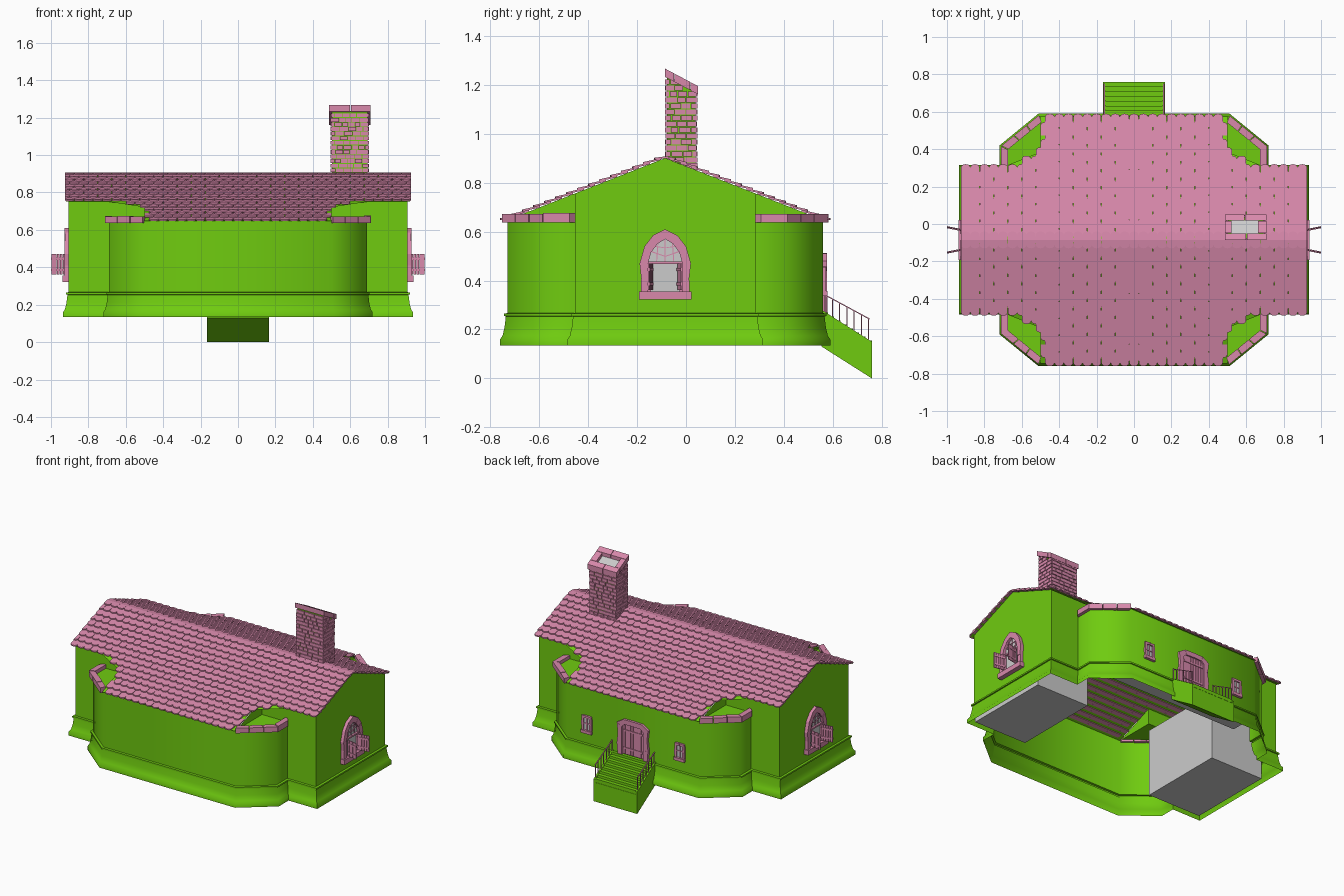
import bpy, bmesh, math, random
from mathutils import Vector

if "Cube" in bpy.data.objects:
    bpy.data.objects.remove(bpy.data.objects["Cube"])
random.seed(4)
C = -0.085            # y of the ridge, centre line of the house
RIDGE, SLOPE = 0.905, 0.392


def material(name, rgb):
    m = bpy.data.materials.new(name)
    m.diffuse_color = (*rgb, 1)
    m.use_nodes = True
    m.node_tree.nodes["Principled BSDF"].inputs["Base Color"].default_value = m.diffuse_color
    return m


GREEN = material("plaster_green", (0.16, 0.6, 0.005))
PINK = material("tile_pink", (0.69, 0.25, 0.41))


def finish(name, bm, mat=None, smooth=None):
    bmesh.ops.recalc_face_normals(bm, faces=bm.faces)
    me = bpy.data.meshes.new(name)
    bm.to_mesh(me)
    bm.free()
    ob = bpy.data.objects.new(name, me)
    bpy.context.collection.objects.link(ob)
    if mat:
        me.materials.append(mat)
    if smooth:
        bpy.context.view_layer.objects.active = ob
        ob.select_set(True)
        bpy.ops.object.shade_smooth_by_angle(angle=math.radians(smooth))
        ob.select_set(False)
    return ob


def sheet(bm, pts):
    return bm.faces.new([bm.verts.new(p) for p in pts])


def prism(bm, pts, off):
    """Closed solid: polygon pts swept by the vector off."""
    off = Vector(off)
    a = [bm.verts.new(p) for p in pts]
    b = [bm.verts.new(Vector(p) + off) for p in pts]
    bm.faces.new(a)
    bm.faces.new(b[::-1])
    for i in range(len(a)):
        j = (i + 1) % len(a)
        bm.faces.new((a[i], b[i], b[j], a[j]))


def block(bm, x0, x1, y0, y1, z0, z1):
    prism(bm, [(x0, y0, z0), (x1, y0, z0), (x1, y1, z0), (x0, y1, z0)], (0, 0, z1 - z0))


def offset(pts, d):
    """Mitred outward offset of a counter-clockwise outline."""
    out = []
    for i, p in enumerate(pts):
        e1 = (p - pts[i - 1]).normalized()
        e2 = (pts[(i + 1) % len(pts)] - p).normalized()
        n1, n2 = Vector((e1.y, -e1.x)), Vector((e2.y, -e2.x))
        out.append(p + (n1 + n2) * d / (1 + n1.dot(n2)))
    return out


# Walls: bay-and-wing outline lofted through a flared plinth profile
q = [Vector(p) for p in ((.905, .37), (.69, .37), (.69, .49), (.5, .645))]
left = [Vector((-p.x, p.y)) for p in q[::-1]]
outline = q + left + [-p for p in q] + [-p for p in left]
bm = bmesh.new()
prev = None
for d, z in ((.03, .135), (.03, .16), (.02, .175), (.012, .21), (.007, .253), (.014, .255),
             (.014, .265), (0, .267), (0, .65)):
    ring = [bm.verts.new((p.x, p.y + C, z)) for p in offset(outline, d)]
    if prev:
        for i in range(len(ring)):
            j = (i + 1) % len(ring)
            bm.faces.new((prev[i], prev[j], ring[j], ring[i]))
    prev = ring
finish("walls", bm, GREEN, 55)

# Attic: gables, upper wing walls, bay gable ends and corner decks
bm = bmesh.new()
zr = lambda v: RIDGE - .004 - SLOPE * abs(v)
for s in (-1, 1):
    x = s * .905
    sheet(bm, [(x, C - .37, .65), (x, C + .37, .65), (x, C + .37, zr(.37)), (x, C, zr(0)), (x, C - .37, zr(.37))])
    for t in (-1, 1):
        y = C + t * .37
        sheet(bm, [(s * .5, y, .65), (x, y, .65), (x, y, zr(.37)), (s * .5, y, zr(.37))])
        sheet(bm, [(s * .5, y, .65), (s * .5, C + t * .64, .65), (s * .5, y, zr(.37))])
        sheet(bm, [(s * a, C + t * b, .65) for a, b in ((.5, .37), (.69, .37), (.69, .49), (.5, .645))])
finish("attic_walls", bm, GREEN)

# Roof boards under the tiles
bm = bmesh.new()
half = [(.92, 0), (.92, .39), (.7, .39), (.5, .47), (.5, .66)]
shape = half + [(-x, v) for x, v in half[::-1]]
for t in (-1, 1):
    sheet(bm, [(x, C + t * v, RIDGE - SLOPE * v) for x, v in shape])
finish("roof_boards", bm, GREEN)

# Scalloped roof tiles
bm = bmesh.new()
P, W, XE = .045, .05, .925


def eave(x):
    x = abs(x)
    return .68 if x < .5 else .41 if x > .7 else .50 - (x - .5) * .42


for t in (-1, 1):
    for r in range(15):
        v1, v0 = (r + 1) * P, max(0, (r + 1) * P - 1.6 * P)
        for k in range(-1, 38):
            xc = -.9 + k * W + (r % 2) * W / 2
            if abs(xc) - W / 2 > XE - .004 or v1 > eave(xc):
                continue
            pts = [(xc - W / 2, v0), (xc + W / 2, v0)]
            for i in range(7):
                a = math.pi * i / 6
                pts.append((xc + W * .49 * math.cos(a), v1 - .016 + .016 * math.sin(a)))
            top = []
            for x, v in pts:
                lift = .003 + .012 * (v - v0) / (v1 - v0)
                top.append((max(-XE, min(XE, x)), C + t * v, RIDGE - SLOPE * v + lift))
            if max(p[0] for p in top) - min(p[0] for p in top) > .01:
                prism(bm, top, (0, 0, -.008))
finish("roof_tiles", bm, PINK)

# Stone coping on the four bay corners
bm = bmesh.new()
inner, outer = offset(outline, -.015), offset(outline, .022)
for base in (0, 4, 8, 12):
    ids = [base + 1, base + 2, base + 3] if base in (0, 8) else [base, base + 1, base + 2]
    for a, b in zip(ids, ids[1:]):
        n = 3 if (outline[a] - outline[b]).length > .2 else 1
        for k in range(n):
            f0, f1 = k / n, (k + 1) / n - (.015 if n > 1 else 0)
            ps = [outer[a].lerp(outer[b], f0), outer[a].lerp(outer[b], f1),
                  inner[a].lerp(inner[b], f1), inner[a].lerp(inner[b], f0)]
            prism(bm, [(p.x, p.y + C, .637) for p in ps], (0, 0, random.uniform(.034, .04)))
finish("corner_coping", bm, PINK)


def bar(bm, at, u0, u1, z0, z1, o0, o1):
    """Box given in wall coordinates: along, up, outward."""
    a = [at(u, z, o0) for u, z in ((u0, z0), (u1, z0), (u1, z1), (u0, z1))]
    prism(bm, a, Vector(at(u0, z0, o1)) - Vector(at(u0, z0, o0)))


def surround(bm, at, out, inn, depth):
    """Stone blocks between an outer and an inner line, mirrored left to right."""
    for m in (-1, 1):
        for i in range(len(out) - 1):
            ps = [out[i], out[i + 1], inn[i + 1], inn[i]]
            d = depth * random.uniform(.85, 1)
            a = [at(m * u, z, -.01) for u, z in ps]
            prism(bm, a, Vector(at(0, 0, d)) - Vector(at(0, 0, -.01)))


# Arched gable windows with open shutters
OUT = [(.1, .35), (.098, .41), (.105, .47), (.085, .54), (.05, .585), (0, .61)]
INN = [(.07, .35), (.07, .41), (.07, .47), (.058, .515), (.032, .55), (0, .57)]
for s, side in ((-1, "left"), (1, "right")):
    at = lambda u, z, o, s=s: (s * (.905 + o), C + u, z)
    bm = bmesh.new()
    surround(bm, at, OUT, INN, .024)
    bar(bm, at, -.107, .107, .322, .355, -.01, .032)
    bar(bm, at, -.072, .072, .468, .478, 0, .016)
    for m in (-1, 1):
        bar(bm, at, m * .07, m * .058, .355, .47, 0, .014)
        for u0, z0, u1, z1 in ((0, .48, 0, .565), (0, .5, .06, .52), (0, .535, .045, .54), (.035, .48, .03, .55)):
            ps = [(u0 - .002, z0), (u0 + .002, z0 - .002), (u1 + .002, z1 - .002), (u1 - .002, z1 + .002)]
            prism(bm, [at(m * u, z, .002) for u, z in ps], (s * .006, 0, 0))
    finish("gable_window_frame_" + side, bm, PINK)
    bm = bmesh.new()
    sheet(bm, [at(u, z, .003) for u, z in INN] + [at(-u, z, .003) for u, z in INN[-2::-1]])
    finish("gable_window_pane_" + side, bm)
    bm = bmesh.new()
    for m in (-1, 1):
        y = lambda o: m * (.05 + (o - .018) * .2)
        for k in range(5):
            o0, o1 = .018 + k * .0155, .031 + k * .0155
            prism(bm, [at(y(o0), .362, o0), at(y(o1), .362, o1), at(y(o1) + m * .006, .362, o1),
                       at(y(o0) + m * .006, .362, o0)], (0, 0, .108))
        for z in (.38, .44):
            prism(bm, [at(y(.018) - m * .003, z, .018), at(y(.094) - m * .003, z, .094),
                       at(y(.094) + m * .008, z, .094), at(y(.018) + m * .008, z, .018)], (0, 0, .012))
    finish("gable_shutters_" + side, bm, PINK)

# Back door: stone surround, planks and straps
bm = bmesh.new()
at = lambda u, z, o: (u, C + .645 + o, z)
surround(bm, at, [(.112, .27), (.118, .34), (.11, .41), (.118, .48), (.07, .51), (0, .512)],
         [(.08, .27), (.08, .34), (.08, .41), (.08, .46), (.06, .478), (0, .48)], .018)
for k in range(8):
    bar(bm, at, -.08 + k * .02, -.062 + k * .02, .275, .478, -.01, .008)
for z in (.31, .43):
    bar(bm, at, -.075, .075, z, z + .012, 0, .012)
finish("back_door", bm, PINK)

# Small windows either side of the door
for s in (-1, 1):
    at = lambda u, z, o, s=s: (s * .35 + u, C + .645 + o, z)
    bm = bmesh.new()
    surround(bm, at, [(.036, .345), (.038, .4), (.036, .455), (0, .457)],
             [(.022, .358), (.022, .4), (.022, .44), (0, .442)], .014)
    bar(bm, at, -.04, .04, .338, .358, -.01, .018)
    bar(bm, at, -.003, .003, .355, .442, 0, .008)
    bar(bm, at, -.022, .022, .4, .405, 0, .008)
    finish("small_window", bm, PINK)
    bm = bmesh.new()
    bar(bm, at, -.022, .022, .355, .442, -.005, .003)
    finish("small_window_pane", bm)

# Sloping stair with side walls and treads
bm = bmesh.new()
side = [(.555, .13), (.555, .28), (.76, .15), (.76, 0)]
for x in (-.165, .153):
    prism(bm, [(x, y, z) for y, z in side], (.012, 0, 0))
prism(bm, [(-.153, y, z - (.02 if z in (.28, .15) else 0)) for y, z in side], (.306, 0, 0))
for k in range(8):
    y0, z0 = .555 + k * .0256, .275 - k * .01625
    block(bm, -.153, .153, y0, y0 + .0256, z0 - .03, z0 - .006)
finish("stair", bm, GREEN)

# Stair railings
bm = bmesh.new()
rail = lambda y: .338 - (y - .57) * .54
for x in (-.162, .156):
    prism(bm, [(x, y, rail(y) + h) for y, h in ((.565, 0), (.75, 0), (.75, .005), (.565, .005))], (.006, 0, 0))
    for k in range(7):
        y = .567 + k * .0297
        block(bm, x + .001, x + .005, y, y + .004, .27 - (y - .555) * .634, rail(y))
finish("stair_railing", bm, PINK)

# Chimney core and bricks, cut to a slanted top
X0, X1, Y0, Y1 = .503, .692, -.078, .038
slant = lambda y: 1.235 - (y - Y0) * .53
bm = bmesh.new()
prism(bm, [(X0, Y0, .8), (X0, Y1, .8), (X0, Y1, slant(Y1)), (X0, Y0, slant(Y0))], (X1 - X0, 0, 0))
finish("chimney_core", bm, GREEN)
bm = bmesh.new()
H = .0245
for r in range(17):
    z = .835 + r * H
    for along, lo, hi in (("x", X0, X1), ("y", Y0, Y1)):
        for face in (0, 1):
            u = lo - .006
            first = True
            while u < hi:
                n = random.uniform(.03, .05) * (.55 if first and r % 2 else 1)
                e = hi + .006 if u + n > hi - .01 else u + n
                d = random.uniform(.005, .009)
                b = (u, e - .003, Y1 if face else Y0 - d, Y1 + d if face else Y0) if along == "x" else \
                    (X1 if face else X0 - d, X1 + d if face else X0, u, e - .003)
                if z + H < slant((b[2] + b[3]) / 2) + .012:
                    block(bm, *b, z, z + H - .004)
                u, first = e, False
finish("chimney_bricks", bm, PINK)

# Chimney cap ring and flue
bm = bmesh.new()
for xa, xb, ya, yb in ((.487, .6, -.085, -.05), (.603, .708, -.085, -.05), (.487, .59, .018, .05),
                       (.593, .708, .018, .05), (.487, .522, -.048, .016), (.664, .708, -.048, .016)):
    prism(bm, [(xa, ya, slant(ya) - .006), (xb, ya, slant(ya) - .006), (xb, yb, slant(yb) - .006),
               (xa, yb, slant(yb) - .006)], (0, 0, .034))
finish("chimney_cap", bm, PINK)
bm = bmesh.new()
sheet(bm, [(x, y, slant(y) + .004) for x, y in ((.52, -.052), (.666, -.052), (.666, .02), (.52, .02))])
finish("chimney_flue", bm)

# Interior blocks seen from below: wing rooms and door landing
for s, side in ((-1, "left"), (1, "right")):
    bm = bmesh.new()
    block(bm, min(s * .5, s * .9), max(s * .5, s * .9), -.45, .15, .14, .6)
    finish("wing_room_" + side, bm)
bm = bmesh.new()
block(bm, -.5, .5, .36, .55, .25, .27)
finish("door_landing", bm)
